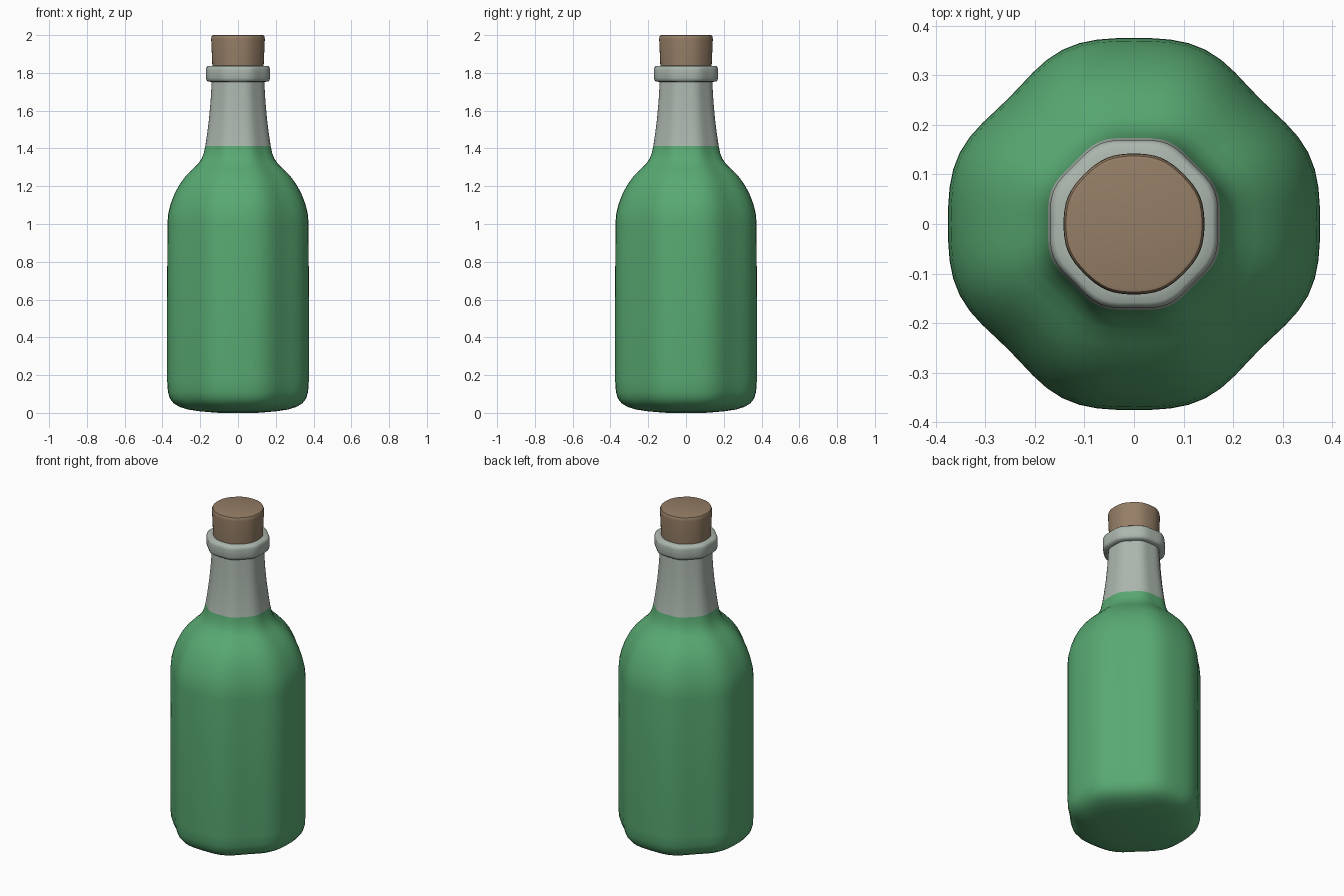
import bpy, bmesh, math

if "Cube" in bpy.data.objects:
    bpy.data.objects.remove(bpy.data.objects["Cube"])

SEGMENTS = 64


def material(name, colour):
    m = bpy.data.materials.new(name)
    m.diffuse_color = (*colour, 1.0)
    m.use_nodes = True
    m.node_tree.nodes["Principled BSDF"].inputs["Base Color"].default_value = m.diffuse_color
    return m


green = material("green glass", (0.098, 0.40, 0.168))
grey = material("pale grey glass", (0.41, 0.47, 0.42))
brown = material("cork brown", (0.30, 0.208, 0.132))


def soft_octagon(angle, axis, corner, diagonal):
    """Radius factor of a softened octagon: on the axes, at 22.5 and at 45 degrees."""
    mid = (axis + diagonal) / 2
    a, c = (mid + corner) / 2, (mid - corner) / 2
    return a + (axis - diagonal) / 2 * math.cos(4 * angle) + c * math.cos(8 * angle)


def lathe(name, profile, section, mats, split=None):
    """Spin a (radius, height) profile, capped at both ends."""
    bm = bmesh.new()
    rings = []
    for r, z in profile:
        ring = []
        for i in range(SEGMENTS):
            t = 2 * math.pi * i / SEGMENTS
            k = r * soft_octagon(t, *section(z))
            ring.append(bm.verts.new((k * math.cos(t), k * math.sin(t), z)))
        rings.append(ring)
    for low, high in zip(rings, rings[1:]):
        for i in range(SEGMENTS):
            j = (i + 1) % SEGMENTS
            bm.faces.new((low[i], low[j], high[j], high[i]))
    bm.faces.new(rings[0][::-1])
    bm.faces.new(rings[-1])
    if split is not None:
        for f in bm.faces:
            f.material_index = int(f.calc_center_median().z > split)
    me = bpy.data.meshes.new(name)
    bm.to_mesh(me)
    bm.free()
    for m in mats:
        me.materials.append(m)
    ob = bpy.data.objects.new(name, me)
    bpy.context.collection.objects.link(ob)
    bpy.ops.object.select_all(action='DESELECT')
    ob.select_set(True)
    bpy.context.view_layer.objects.active = ob
    bpy.ops.object.shade_smooth_by_angle(angle=math.radians(40))
    return ob


def bottle_section(z):
    # Body has flatter diagonals, neck is an even octagon
    t = min(max((z - 1.1) / 0.3, 0), 1)
    return (1.0, 1.012 + 0.028 * t, 0.955 + 0.045 * t)


# Bottle: base, body, shoulder, neck and rim
bottle = lathe("bottle", [
    (0.10, 0.0), (0.20, 0.008), (0.265, 0.018), (0.31, 0.032), (0.34, 0.05),
    (0.36, 0.075), (0.371, 0.11), (0.375, 0.17), (0.375, 0.60), (0.374, 1.0),
    (0.369, 1.055), (0.357, 1.105), (0.338, 1.155), (0.312, 1.205),
    (0.280, 1.25), (0.242, 1.29), (0.212, 1.318), (0.193, 1.345),
    (0.181, 1.375), (0.173, 1.412), (0.163, 1.48), (0.153, 1.56),
    (0.145, 1.65), (0.139, 1.752), (0.158, 1.754), (0.165, 1.760),
    (0.169, 1.772), (0.169, 1.818), (0.166, 1.830), (0.158, 1.837),
    (0.130, 1.838)], bottle_section, [green, grey], 1.412)

# Cork stopper, tapering down into the neck
lathe("cork", [
    (0.132, 1.78), (0.136, 1.84), (0.142, 1.978), (0.141, 1.990),
    (0.137, 1.998), (0.130, 2.0)], lambda z: (1.0, 1.015, 1.0), [brown])
